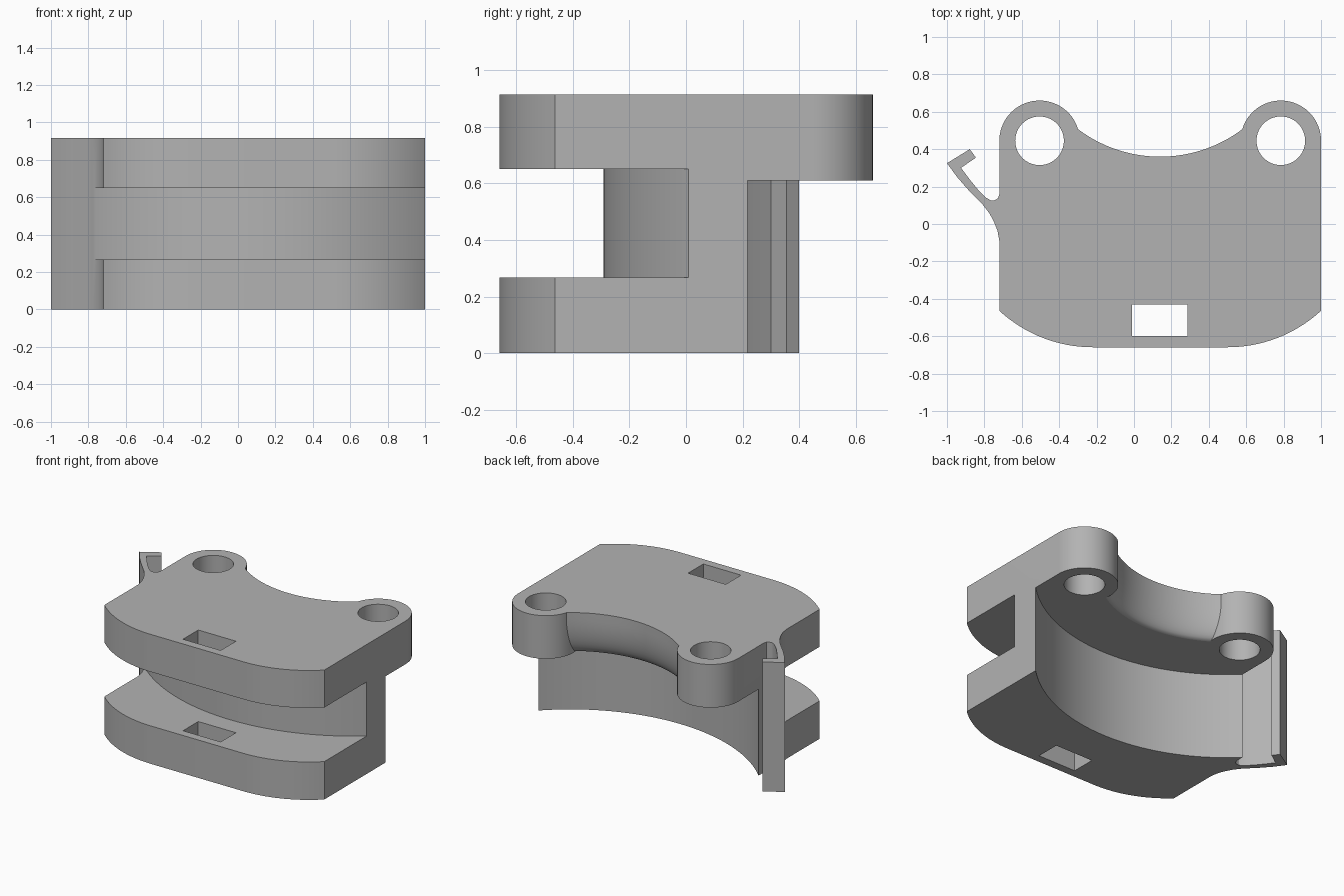
import bpy, bmesh, math

if "Cube" in bpy.data.objects:
    bpy.data.objects.remove(bpy.data.objects["Cube"])

MID = 0.14            # symmetry line of the body
AXIS_Y = 1.09         # common centre of all the big arcs
TOP, LEDGE = 0.915, 0.61

grey = bpy.data.materials.new("plain grey")
grey.use_nodes = True
grey.diffuse_color = (0.45, 0.45, 0.45, 1)
grey.node_tree.nodes["Principled BSDF"].inputs["Base Color"].default_value = (0.45, 0.45, 0.45, 1)


def make_object(name, bm):
    bmesh.ops.recalc_face_normals(bm, faces=bm.faces)
    mesh = bpy.data.meshes.new(name)
    bm.to_mesh(mesh)
    bm.free()
    mesh.materials.append(grey)
    ob = bpy.data.objects.new(name, mesh)
    bpy.context.collection.objects.link(ob)
    return ob


def prism(name, points, z0, z1):
    bm = bmesh.new()
    face = bm.faces.new([bm.verts.new((x, y, z0)) for x, y in points])
    new = bmesh.ops.extrude_face_region(bm, geom=[face])["geom"]
    bmesh.ops.translate(bm, vec=(0, 0, z1 - z0),
                        verts=[v for v in new if isinstance(v, bmesh.types.BMVert)])
    return make_object(name, bm)


def arc(cx, cy, r, a0, a1, n):
    return [(cx + r * math.cos(a0 + (a1 - a0) * i / n),
             cy + r * math.sin(a0 + (a1 - a0) * i / n)) for i in range(n + 1)]


def disc(name, cx, cy, r, z0, z1, n=64):
    return prism(name, arc(cx, cy, r, 0, math.tau, n)[:-1], z0, z1)


def lathe(name, profile, n=192):
    bm = bmesh.new()
    rings = [[bm.verts.new((x, y, z)) for x, y in arc(MID, AXIS_Y, r, 0, math.tau, n)[:-1]]
             for r, z in profile]
    for a, b in zip(rings, rings[1:]):
        for i in range(n):
            j = (i + 1) % n
            bm.faces.new((a[i], a[j], b[j], b[i]))
    bm.faces.new(rings[0])
    bm.faces.new(rings[-1])
    return make_object(name, bm)


def combine(target, other, operation):
    mod = target.modifiers.new(operation, "BOOLEAN")
    mod.operation, mod.solver, mod.object = operation, "EXACT", other
    bpy.context.view_layer.objects.active = target
    bpy.ops.object.modifier_apply(modifier=mod.name)
    bpy.data.objects.remove(other)


# Plan outline: rounded front, straight sides, spring clip on one side
R_FRONT, FRONT = 0.738, -0.659
sweep = math.asin(0.5 / R_FRONT)
right_front = arc(MID + 0.36, FRONT + R_FRONT, R_FRONT, -math.pi / 2, -math.pi / 2 + sweep, 16)
left_front = [(2 * MID - x, y) for x, y in reversed(right_front)]
clip = [(-0.72, 0.16), (-0.727, 0.138), (-0.745, 0.127), (-0.765, 0.126), (-0.79, 0.14),
        (-0.835, 0.185), (-0.88, 0.24), (-0.925, 0.3), (-0.845, 0.355), (-0.878, 0.4),
        (-1.0, 0.325), (-0.945, 0.25), (-0.89, 0.187), (-0.81, 0.105), (-0.775, 0.06),
        (-0.75, 0.015), (-0.73, -0.035), (-0.72, -0.09)]
outline = left_front + right_front + [(1.0, 0.445), (0.785, 0.55), (-0.505, 0.55), (-0.72, 0.445)] + clip
body = prism("caliper_body", outline, 0, TOP)

# Large concave wall below the ledge
combine(body, disc("lower_cutter", MID, AXIS_Y, 1.225, -0.1, LEDGE, 256), "DIFFERENCE")

# Rounded undercut rim of the upper back edge
rim = [(0.73, 1.1)] + [(0.81 - 0.08 * math.cos(t * math.pi / 20), 0.86 - 0.25 * math.sin(t * math.pi / 20))
                       for t in range(11)] + [(0.81, 0.5)]
combine(body, lathe("rim_cutter", rim), "DIFFERENCE")

# Mounting bosses with bolt holes
for x in (MID - 0.645, MID + 0.645):
    combine(body, disc("boss", x, 0.445, 0.215, LEDGE, TOP, 96), "UNION")
    combine(body, disc("bolt_hole", x, 0.445, 0.13, 0.4, 1.1), "DIFFERENCE")

# Front slot with a convex inner wall
R_SLOT = 1.381
a0 = -math.pi / 2 - math.asin(0.98 / R_SLOT)
slot = arc(MID, AXIS_Y, R_SLOT, a0, -math.pi - a0, 96) + [(1.12, -1), (-0.84, -1)]
combine(body, prism("slot_cutter", slot, 0.268, 0.65), "DIFFERENCE")

# Rectangular window through both jaws
window = [(-0.01, -0.6), (0.285, -0.6), (0.285, -0.43), (-0.01, -0.43)]
combine(body, prism("window_cutter", window, -0.1, 1.1), "DIFFERENCE")

bpy.ops.object.select_all(action="DESELECT")
body.select_set(True)
bpy.context.view_layer.objects.active = body
bpy.ops.object.shade_smooth_by_angle(angle=math.radians(30))
